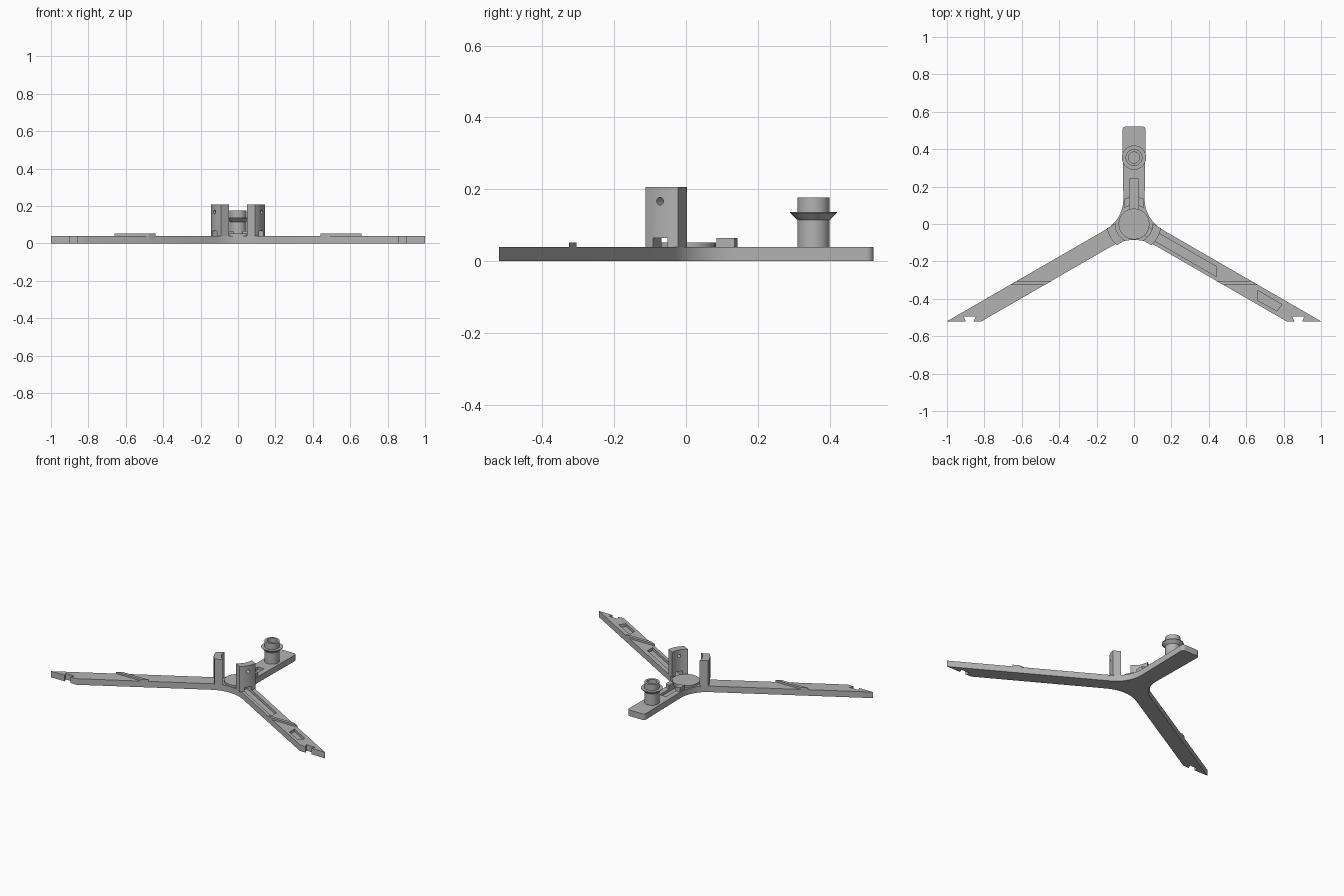
import bpy, bmesh, math
from math import sin, cos, pi, sqrt
from mathutils import Vector, Matrix

cube = bpy.data.objects.get("Cube")
if cube:
    bpy.data.objects.remove(cube, do_unlink=True)

grey = bpy.data.materials.new("matte_grey")
grey.use_nodes = True
grey.diffuse_color = (0.45, 0.45, 0.45, 1)
grey.node_tree.nodes["Principled BSDF"].inputs["Base Color"].default_value = (0.45, 0.45, 0.45, 1)

TOP = 0.04        # plate thickness
FLOOR = 0.022     # bottom of the channels
SLOT = 0.023      # half width of the channels
ARM = {"left": -pi / 6, "right": -5 * pi / 6, "back": pi / 2}


def make(name, bm):
    bmesh.ops.recalc_face_normals(bm, faces=bm.faces)
    mesh = bpy.data.meshes.new(name)
    bm.to_mesh(mesh)
    bm.free()
    mesh.materials.append(grey)
    ob = bpy.data.objects.new(name, mesh)
    bpy.context.collection.objects.link(ob)
    return ob


def prism(name, pts, z0, z1, turn=0):
    """Extrude a flat outline from z0 to z1, turned about the centre."""
    bm = bmesh.new()
    face = bm.faces.new([bm.verts.new((p[0], p[1], z0)) for p in pts])
    out = bmesh.ops.extrude_face_region(bm, geom=[face])
    verts = [g for g in out["geom"] if isinstance(g, bmesh.types.BMVert)]
    bmesh.ops.translate(bm, verts=verts, vec=(0, 0, z1 - z0))
    bm.transform(Matrix.Rotation(turn, 4, "Z"))
    return make(name, bm)


def rect(x0, x1, half):
    return [(x0, -half), (x1, -half), (x1, half), (x0, half)]


def fillet(pts, steps=10):
    """Round the corners of an outline of (x, y, radius)."""
    out = []
    for i, (x, y, r) in enumerate(pts):
        p = Vector((x, y))
        if not r:
            out.append(p)
            continue
        a = (Vector(pts[i - 1][:2]) - p).normalized()
        b = (Vector(pts[(i + 1) % len(pts)][:2]) - p).normalized()
        half = a.angle(b) / 2
        centre = p + (a + b).normalized() * r / sin(half)
        start = p + a * r / math.tan(half) - centre
        end = p + b * r / math.tan(half) - centre
        total = start.angle(end)
        for k in range(steps + 1):
            t = k / steps
            out.append(centre + (start * sin((1 - t) * total) + end * sin(t * total)) / sin(total))
    return out


def cut(ob, cutter):
    mod = ob.modifiers.new("cut", "BOOLEAN")
    mod.operation = "DIFFERENCE"
    mod.solver = "EXACT"
    mod.object = cutter
    bpy.context.view_layer.objects.active = ob
    bpy.ops.object.modifier_apply(modifier=mod.name)
    bpy.data.objects.remove(cutter, do_unlink=True)


def smooth(ob):
    bpy.ops.object.select_all(action="DESELECT")
    ob.select_set(True)
    bpy.context.view_layer.objects.active = ob
    bpy.ops.object.shade_smooth_by_angle(angle=math.radians(30))


# Three-armed plate with dovetail notches at the two long tips
side = [(0.815, -0.52, 0), (0.858, -0.52, 0), (0.845, -0.495, 0), (0.91, -0.495, 0),
        (0.9, -0.52, 0), (1, -0.52, 0), (0.055, 0.0256, 0.19), (0.063, 0.522, 0.02)]
outline = [(0, -0.0495, 0.23)] + side + [(-x, y, r) for x, y, r in reversed(side)]
plate = prism("base_plate", fillet(outline), 0, TOP)

# Channels and pockets sunk into the arms
s = SLOT / cos(pi / 6)
t = math.tan(pi / 6)


def slanted(x0, x1):
    """Strip along the left arm whose ends are square to x."""
    return [(x0, -x0 * t - s), (x1, -x1 * t - s), (x1, -x1 * t + s), (x0, -x0 * t + s)]


cut(plate, prism("cutter", slanted(0.06, 0.44), FLOOR, 0.1))
pocket = slanted(0.66, 0.79)
pocket[1] = (0.765, -0.465)
pocket[2] = (0.79, -0.43)
cut(plate, prism("cutter", pocket, FLOOR, 0.1))
cut(plate, prism("cutter", rect(0.07, 0.89, SLOT), FLOOR, 0.1, ARM["right"]))
cut(plate, prism("cutter", rect(0.07, 0.24, SLOT), FLOOR, 0.1, ARM["back"]))
smooth(plate)

# Cross bars over the long arms
for name, sign in (("left", 1), ("right", -1)):
    bar = [(sign * (e - y / t), y) for y, e in
           ((-0.305, -0.088), (-0.305, 0.098), (-0.325, 0.098), (-0.325, -0.088))]
    prism(name + "_cross_bar", bar, FLOOR - 0.002, 0.052)

# Hub disc
hub = prism("hub_disc", [(0.083 * cos(a * pi / 12), 0.083 * sin(a * pi / 12)) for a in range(24)],
            FLOOR - 0.002, 0.052)
smooth(hub)

# Curved posts on the long arms and a low one on the back arm, each over its channel
steps = 8
half = 0.052
across = [half * (2 * k / steps - 1) for k in range(steps + 1)]
arc = [(sqrt(0.145 ** 2 - u * u), u) for u in across]
arc += [(sqrt(0.1 ** 2 - u * u), u) for u in reversed(across)]
for name, height in (("left", 0.207), ("right", 0.207), ("back", 0.065)):
    post = prism(name + "_post", arc, TOP - 0.001, height)
    gap_top = 0.1 if name == "back" else 0.065
    cut(post, prism("cutter", rect(0.05, 0.2, SLOT), 0, gap_top))
    if name != "back":
        bm = bmesh.new()
        bmesh.ops.create_cone(bm, segments=16, radius1=0.011, radius2=0.011, depth=0.2, cap_ends=True)
        bm.transform(Matrix.Translation((0.12, 0, 0.167)) @ Matrix.Rotation(pi / 2, 4, "Y"))
        cut(post, make("cutter", bm))
    post.data.transform(Matrix.Rotation(ARM[name], 4, "Z"))
    smooth(post)

# Hollow peg with a flared collar
profile = [(0, TOP - 0.001), (0.045, TOP - 0.001), (0.045, 0.115), (0.065, 0.134), (0.065, 0.137),
           (0.045, 0.137), (0.045, 0.177), (0.03, 0.177), (0.03, 0.1), (0, 0.1)]
bm = bmesh.new()
ring = [bm.verts.new((r, 0, z)) for r, z in profile]
edges = [bm.edges.new(pair) for pair in zip(ring, ring[1:])]
bmesh.ops.spin(bm, geom=ring + edges, axis=(0, 0, 1), cent=(0, 0, 0), angle=2 * pi, steps=32)
bmesh.ops.remove_doubles(bm, verts=bm.verts, dist=0.0001)
bm.transform(Matrix.Translation((0, 0.355, 0)))
smooth(make("peg", bm))
